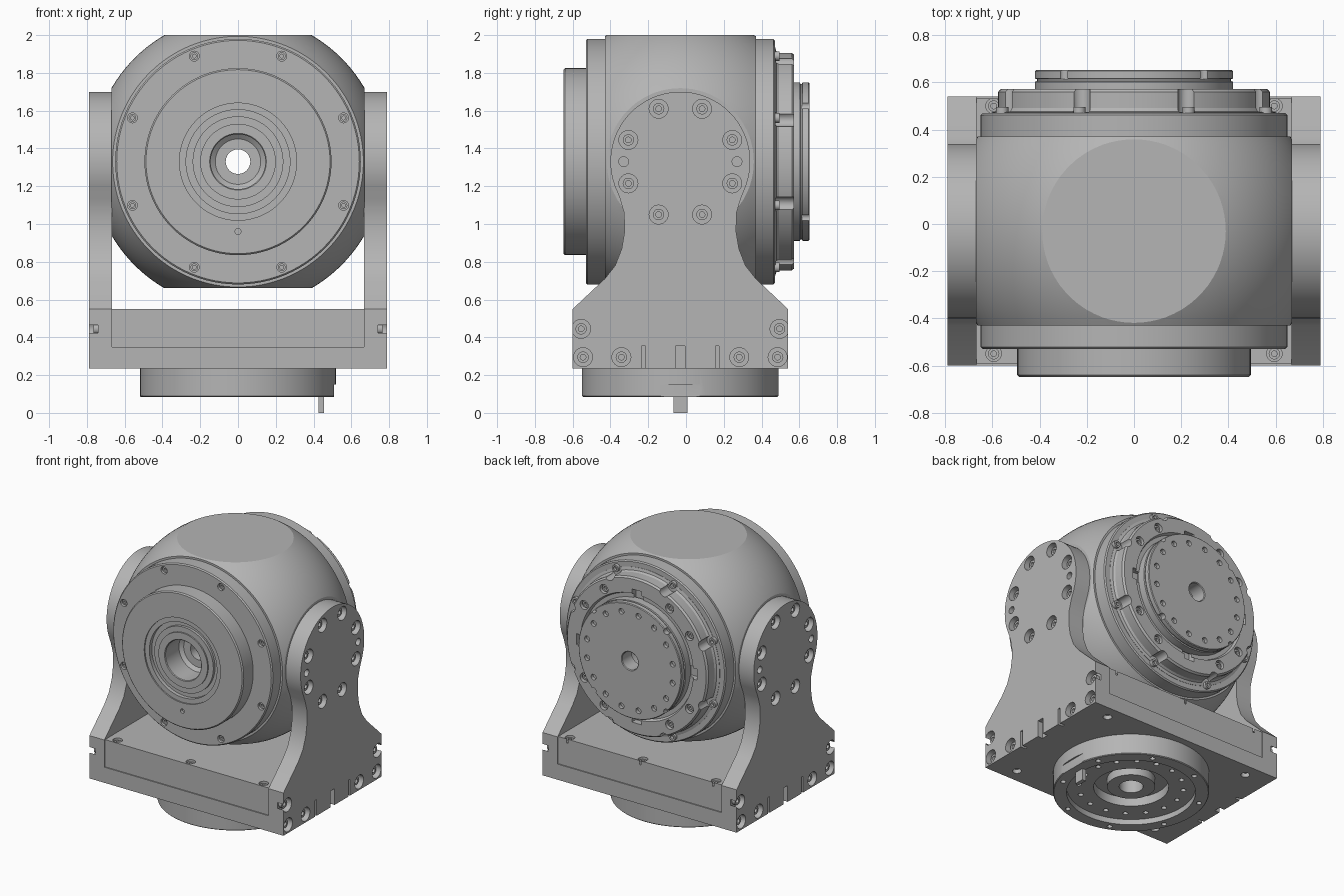
import bpy, bmesh
from math import sin, cos, pi, radians, sqrt
from mathutils import Matrix, Vector

if "Cube" in bpy.data.objects:
    bpy.data.objects.remove(bpy.data.objects["Cube"])

grey = bpy.data.materials.new("machined grey")
grey.use_nodes = True
COLOUR = (0.46, 0.46, 0.46, 1)
grey.diffuse_color = COLOUR
grey.node_tree.nodes["Principled BSDF"].inputs["Base Color"].default_value = COLOUR

AXIS = Vector((0, 0, 1.33))   # centre of the turning head
MID = -0.03                   # y centre of the bracket
X, Y, Z = Vector((1, 0, 0)), Vector((0, 1, 0)), Vector((0, 0, 1))


def frame(p, axis):
    return Matrix.Translation(p) @ axis.to_track_quat('Z', 'Y').to_matrix().to_4x4()


def revolve(bm, profile, p, axis, n=96):
    """Turn a closed (radius, height) outline around an axis."""
    m = frame(p, axis)
    rings = [[bm.verts.new(m @ Vector((r * cos(2 * pi * i / n), r * sin(2 * pi * i / n), h)))
              for r, h in profile] for i in range(n)]
    k = len(profile)
    for i in range(n):
        a, b = rings[i], rings[(i + 1) % n]
        for j in range(k):
            bm.faces.new((a[j], b[j], b[(j + 1) % k], a[(j + 1) % k]))


def rod(bm, p, axis, r, depth, n=20):
    bmesh.ops.create_cone(bm, cap_ends=True, segments=n, radius1=r, radius2=r,
                          depth=depth, matrix=frame(p, axis))


def block(bm, lo, hi):
    lo, hi = Vector(lo), Vector(hi)
    bmesh.ops.create_cube(bm, size=1, matrix=Matrix.Translation((lo + hi) / 2)
                          @ Matrix.Diagonal((hi - lo).to_4d()))


def finish(name, bm, cutter=None):
    """Make the object, cut its recesses and set its shading."""
    def make(label, b):
        bmesh.ops.recalc_face_normals(b, faces=b.faces)
        me = bpy.data.meshes.new(label)
        b.to_mesh(me)
        b.free()
        ob = bpy.data.objects.new(label, me)
        bpy.context.scene.collection.objects.link(ob)
        return ob
    ob = make(name, bm)
    if cutter:
        tool = make(name + "_cutter", cutter)
        tool.hide_render = True
        mod = ob.modifiers.new("cut", 'BOOLEAN')
        mod.operation, mod.solver, mod.object = 'DIFFERENCE', 'EXACT', tool
        bpy.context.view_layer.update()
        result = bpy.data.meshes.new_from_object(
            ob.evaluated_get(bpy.context.evaluated_depsgraph_get()))
        ob.modifiers.clear()
        ob.data = result
        bpy.data.objects.remove(tool)
    ob.data.materials.clear()
    ob.data.materials.append(grey)
    ob.data.polygons.foreach_set("use_smooth", [True] * len(ob.data.polygons))
    ob.data.set_sharp_from_angle(angle=radians(28))
    return ob


screws = bmesh.new()


def screw(p, axis, r):
    revolve(screws, [(r, -0.04), (r, 0), (r * 0.5, 0), (r * 0.5, -0.04)], p, axis, 18)


def around(r, y, angles):
    for a in angles:
        t = radians(a)
        yield Vector((r * cos(t), y, AXIS.z + r * sin(t)))


EIGHT = [22.5 + 45 * k for k in range(8)]

# Ball housing with four flat sides
bm = bmesh.new()
R, HALF = 0.775, 0.4
arc = [(sqrt(R * R - h * h), MID + h) for h in [HALF * (i / 12 - 1) for i in range(25)]]
revolve(bm, [(0.065, MID - HALF)] + arc + [(0.065, MID + HALF)], AXIS, Y, 128)
for d in (X, -X, Z, -Z):
    cut = bmesh.ops.bisect_plane(bm, geom=bm.verts[:] + bm.edges[:] + bm.faces[:], dist=1e-5,
                                 plane_co=AXIS + d * 0.67, plane_no=d, clear_outer=True)
    bmesh.ops.edgeloop_fill(bm, edges=[e for e in cut["geom_cut"]
                                       if isinstance(e, bmesh.types.BMEdge)])
finish("ball_housing", bm)

# Front flange with screw recesses
bm, holes = bmesh.new(), bmesh.new()
revolve(bm, [(0.2, -0.42), (0.65, -0.42), (0.65, -0.522), (0.642, -0.53), (0.2, -0.53)], AXIS, Y)
for p in around(0.605, -0.53, EIGHT):
    rod(holes, p, Y, 0.026, 0.05)
    screw(p + Y * 0.012, -Y, 0.02)
finish("front_flange", bm, holes)

# Front hub with stepped rings and bore
bm, holes = bmesh.new(), bmesh.new()
revolve(bm, [(0.495, -0.5), (0.495, -0.64), (0.487, -0.648), (0.31, -0.648), (0.31, -0.638),
             (0.275, -0.638), (0.275, -0.61), (0.24, -0.61), (0.24, -0.63), (0.2, -0.63),
             (0.2, -0.64), (0.15, -0.64), (0.145, -0.635), (0.145, -0.48), (0.12, -0.46),
             (0.065, -0.46), (0.065, -0.4), (0.4, -0.4)], AXIS, Y)
rod(holes, Vector((0, -0.65, 0.96)), Y, 0.016, 0.05)
finish("front_hub", bm, holes)

# Rear flange
bm = bmesh.new()
revolve(bm, [(0.1, 0.36), (0.65, 0.36), (0.65, 0.462), (0.642, 0.47), (0.1, 0.47)], AXIS, Y)
finish("rear_flange", bm)

# Rear cap with scalloped rim
bm, holes = bmesh.new(), bmesh.new()
revolve(bm, [(0.1, 0.46), (0.605, 0.46), (0.605, 0.472), (0.585, 0.478), (0.576, 0.492),
             (0.576, 0.56), (0.565, 0.573), (0.46, 0.573), (0.45, 0.55), (0.1, 0.55)], AXIS, Y)
for p in around(0.585, 0.53, EIGHT):
    rod(holes, p, Y, 0.038, 0.11)
for p in around(0.605, 0.495, EIGHT):
    screw(p, Y, 0.026)
for p in around(0.505, 0.573, [90 * k + s for k in range(4) for s in (-32, 32)]):
    rod(holes, p, Y, 0.033, 0.06)
    screw(p - Y * 0.015, Y, 0.024)
for p in around(0.45, 0.56, range(0, 360, 90)):
    block(holes, p - Vector((0.04, 0.035, 0.04)), p + Vector((0.04, 0.05, 0.04)))
finish("rear_cap", bm, holes)

# Output disc
bm, holes = bmesh.new(), bmesh.new()
revolve(bm, [(0.065, 0.54), (0.42, 0.54), (0.42, 0.603), (0.412, 0.606), (0.412, 0.614),
             (0.42, 0.617), (0.42, 0.648), (0.415, 0.653), (0.07, 0.653), (0.065, 0.648)], AXIS, Y)
for p in around(0.355, 0.653, [11.25 + 22.5 * k for k in range(16)]):
    rod(holes, p, Y, 0.021, 0.05, 14)
for p in around(0.42, 0.64, range(45, 360, 90)):
    rod(holes, p, Y, 0.022, 0.05, 14)
finish("output_disc", bm, holes)

# Side arms: half outline mirrored about the middle, then extruded
half = [(0.57, 0.235), (0.57, 0.55), (0.40, 0.71), (0.345, 0.78), (0.31, 0.87),
        (0.295, 0.96), (0.298, 1.06), (0.32, 1.135)]
half += [(0.37 * cos(radians(a)), AXIS.z + 0.37 * sin(radians(a))) for a in range(-20, 90, 5)]
outline = half + [(0, AXIS.z + 0.37)] + [(-y, z) for y, z in reversed(half)]
bolts = [(sy * dy, AXIS.z + sz * dz) for dy, dz in ((0.115, 0.28), (0.275, 0.115))
         for sy in (-1, 1) for sz in (-1, 1)]
bolts += [(s * dy, z) for s in (-1, 1) for dy, z in ((0.525, 0.445), (0.515, 0.295), (0.312, 0.295))]
for side, name in ((1, "left_arm"), (-1, "right_arm")):
    bm, holes = bmesh.new(), bmesh.new()
    face = bm.faces.new([bm.verts.new((side * 0.668, MID + y, z)) for y, z in outline])
    ext = bmesh.ops.extrude_face_region(bm, geom=[face])
    bmesh.ops.translate(bm, vec=X * side * 0.122,
                        verts=[v for v in ext["geom"] if isinstance(v, bmesh.types.BMVert)])
    for y, z in bolts:
        p = Vector((side * 0.79, MID + y, z))
        rod(holes, p, X, 0.05, 0.1, 24)
        screw(p - X * side * 0.025, X * side, 0.03)
    for s in (-1, 1):
        rod(holes, Vector((side * 0.79, MID + s * 0.3, AXIS.z)), X, 0.026, 0.1)
    for y, w in ((-0.195, 0.01), (0, 0.025), (0.195, 0.01)):
        block(holes, (side * 0.79 - 0.04, MID + y - w, 0.2), (side * 0.79 + 0.04, MID + y + w, 0.355))
    finish(name, bm, holes)

# Base plate and the slightly narrower block on it
bm, holes = bmesh.new(), bmesh.new()
block(bm, (-0.67, -0.6, 0.235), (0.67, 0.54, 0.35))
for x in (-0.6, 0, 0.6):
    for y in (-0.5, 0.44):
        rod(holes, Vector((x, y, 0.235)), Z, 0.03, 0.06)
finish("base_plate", bm, holes)
bm, holes = bmesh.new(), bmesh.new()
block(bm, (-0.67, -0.592, 0.349), (0.67, 0.532, 0.55))
for x in (-0.595, 0, 0.595):
    for y in (-0.55, 0.5):
        p = Vector((x, y, 0.55))
        rod(holes, p, Z, 0.033, 0.06)
        screw(p - Z * 0.012, Z, 0.024)
finish("base_block", bm, holes)

# Round mounting foot with recesses and hole circles
bm, holes = bmesh.new(), bmesh.new()
revolve(bm, [(0.08, 0.24), (0.52, 0.24), (0.52, 0.09), (0.515, 0.085), (0.43, 0.085),
             (0.43, 0.125), (0.25, 0.125), (0.25, 0.19), (0.16, 0.19), (0.16, 0.13),
             (0.08, 0.13)], Vector((0, MID, 0)), Z)
for r, z, n in ((0.475, 0.085, 8), (0.35, 0.125, 16)):
    for k in range(n):
        t = 2 * pi * (k + 0.5) / n
        rod(holes, Vector((r * cos(t), MID + r * sin(t), z)), Z, 0.018, 0.06, 14)
block(holes, (0.508, MID - 0.12, 0.05), (0.6, MID + 0.12, 0.15))
finish("mounting_foot", bm, holes)

# Locating key under the foot
bm = bmesh.new()
block(bm, (0.425, MID - 0.037, 0), (0.455, MID + 0.037, 0.13))
finish("locating_key", bm)

finish("screws", screws)
